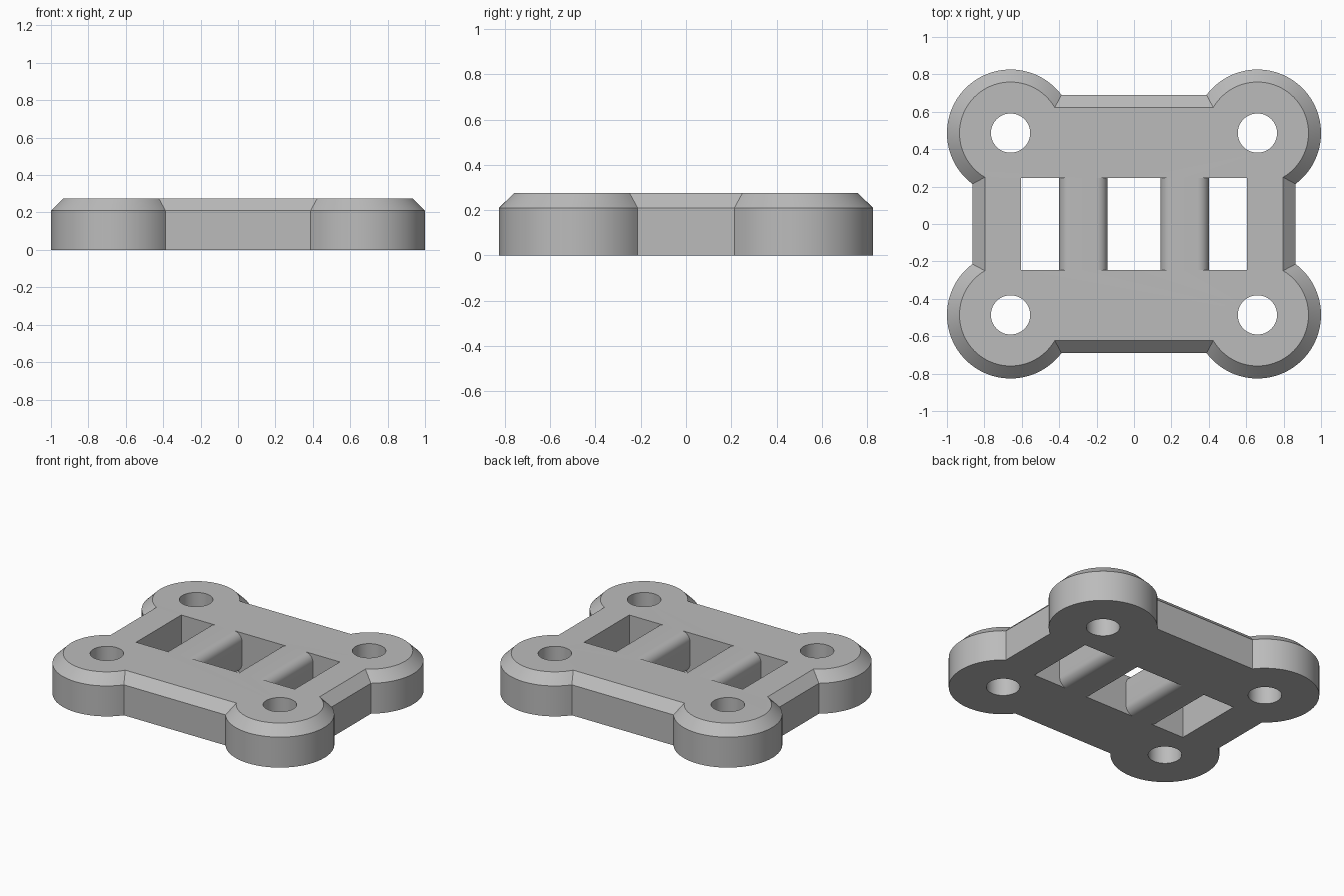
import bpy, bmesh, math

cube = bpy.data.objects.get("Cube")
if cube:
    bpy.data.objects.remove(cube, do_unlink=True)

HEIGHT, RIM_Z, CHAMFER = 0.276, 0.21, 0.067
LOBE_X, LOBE_Y, LOBE_R = 0.66, 0.486, 0.34
HALF_X, HALF_Y = 0.864, 0.69
HOLE_R, SLOT_Y, ROUND = 0.105, 0.246, 0.06

grey = bpy.data.materials.new("Plain grey")
grey.use_nodes = True
colour = (0.5, 0.5, 0.5, 1)
grey.diffuse_color = colour
grey.node_tree.nodes["Principled BSDF"].inputs["Base Color"].default_value = colour


def loft(name, rings):
    """Solid skinned through closed rings of equal length, capped at both ends."""
    bm = bmesh.new()
    loops = [[bm.verts.new(p) for p in ring] for ring in rings]
    n = len(loops[0])
    for a, b in zip(loops, loops[1:]):
        for i in range(n):
            j = (i + 1) % n
            bm.faces.new((a[i], a[j], b[j], b[i]))
    bm.faces.new(loops[0][::-1])
    bm.faces.new(loops[-1])
    bmesh.ops.recalc_face_normals(bm, faces=bm.faces)
    mesh = bpy.data.meshes.new(name)
    bm.to_mesh(mesh)
    bm.free()
    mesh.materials.append(grey)
    obj = bpy.data.objects.new(name, mesh)
    bpy.context.collection.objects.link(obj)
    return obj


def outline(inset, z, steps=48):
    """Rectangle with a round lobe at each corner, shrunk by inset."""
    r, hx, hy = LOBE_R - inset, HALF_X - inset, HALF_Y - inset
    dx, dy = hx - LOBE_X, hy - LOBE_Y
    start = -math.acos(dx / r)              # where the lobe meets the side wall
    end = math.pi - math.asin(dy / r)       # where it meets the end wall
    arc = []
    for i in range(steps + 1):
        a = start + (end - start) * i / steps
        arc.append((LOBE_X + r * math.cos(a), LOBE_Y + r * math.sin(a)))
    ring = []
    for sx, sy in ((1, 1), (-1, 1), (-1, -1), (1, -1)):
        part = arc if sx * sy > 0 else arc[::-1]
        ring += [(sx * x, sy * y, z) for x, y in part]
    return ring


def circle(cx, cy, r, z, n=48):
    return [(cx + r * math.cos(math.tau * i / n), cy + r * math.sin(math.tau * i / n), z)
            for i in range(n)]


def wall(x, side, rounded):
    """Slot wall from bottom to top; side is the way it flares at its lips."""
    if not rounded:
        return [(x, -0.1), (x, HEIGHT + 0.1)]
    quarter = [i * math.pi / 16 for i in range(9)]
    lower = [(x + side * ROUND * (1 - math.sin(a)), ROUND * (1 - math.cos(a))) for a in quarter]
    upper = [(px, HEIGHT - pz) for px, pz in reversed(lower)]
    flare = x + side * ROUND
    return [(flare, -0.1)] + lower + upper + [(flare, HEIGHT + 0.1)]


def slot(name, x0, x1, round0, round1):
    profile = wall(x0, -1, round0) + wall(x1, 1, round1)[::-1]
    return loft(name, [[(x, y, z) for x, z in profile] for y in (-SLOT_Y, SLOT_Y)])


# Lobed plate with a chamfered upper rim
plate = loft("mounting_plate", [outline(0, 0), outline(0, RIM_Z), outline(CHAMFER, HEIGHT)])

# Cutters: corner screw holes and three slots that leave two rounded bars
cutters = [loft("screw_hole_cutter",
                [circle(sx * LOBE_X, sy * LOBE_Y, HOLE_R, z) for z in (-0.1, HEIGHT + 0.1)])
           for sx in (-1, 1) for sy in (-1, 1)]
cutters += [slot("left_slot_cutter", 0.4, 0.605, True, False),
            slot("middle_slot_cutter", -0.142, 0.142, True, True),
            slot("right_slot_cutter", -0.605, -0.4, False, True)]

bpy.ops.object.select_all(action='DESELECT')
bpy.context.view_layer.objects.active = plate
plate.select_set(True)
for cutter in cutters:
    mod = plate.modifiers.new("cut", 'BOOLEAN')
    mod.operation, mod.solver, mod.object = 'DIFFERENCE', 'EXACT', cutter
    bpy.ops.object.modifier_apply(modifier=mod.name)
    bpy.data.objects.remove(cutter, do_unlink=True)

# Smooth the round walls, keep the rims sharp
bpy.ops.object.shade_smooth_by_angle(angle=math.radians(25))
